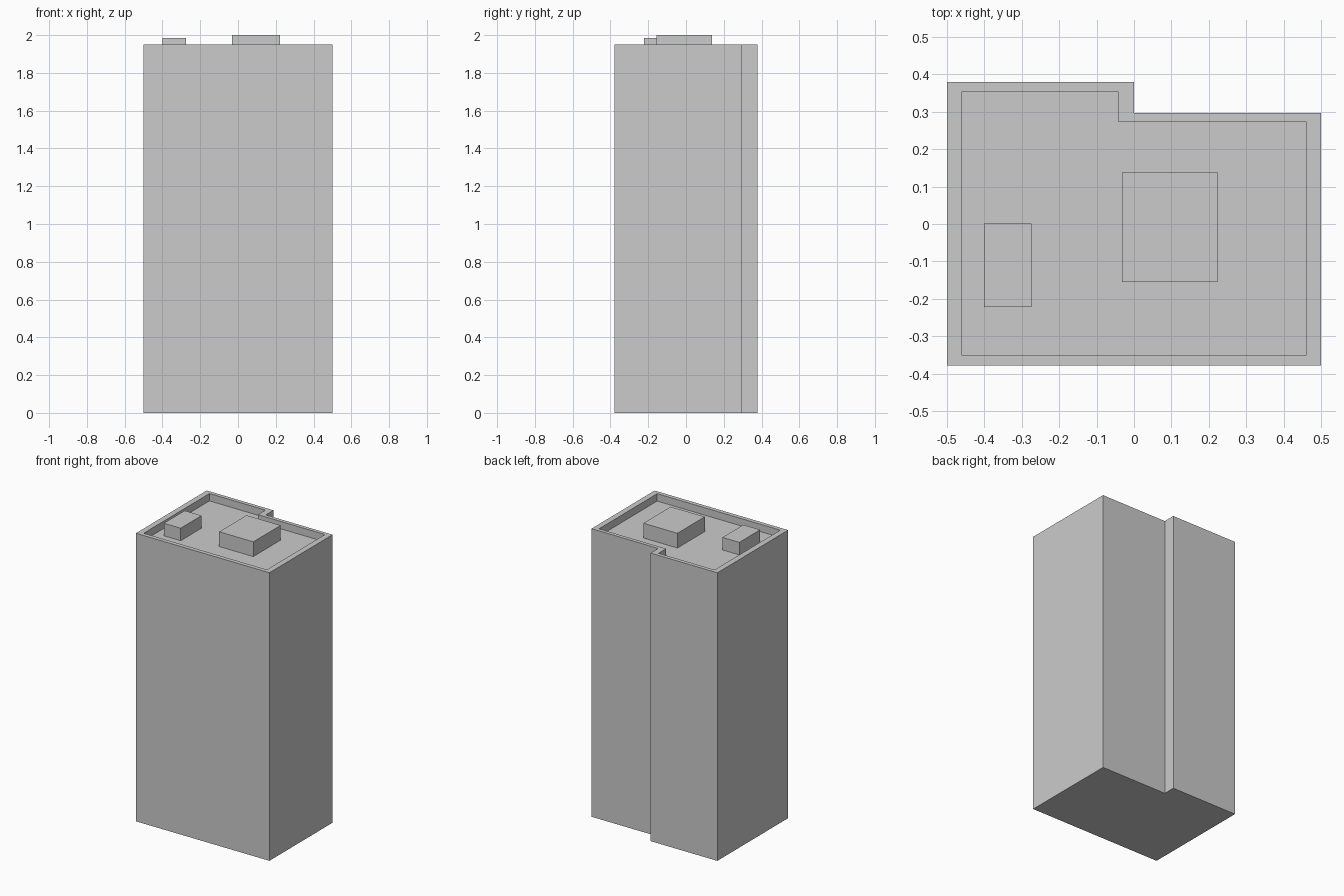
import bpy
import bmesh

if "Cube" in bpy.data.objects:
    bpy.data.objects.remove(bpy.data.objects["Cube"])

WALL_TOP, ROOF = 1.95, 1.90


def lofted(name, rings):
    """Closed solid skinned through rings of (outline, height), capped at both ends."""
    bm = bmesh.new()
    loops = [[bm.verts.new((x, y, z)) for x, y in outline] for outline, z in rings]
    for a, b in zip(loops, loops[1:]):
        n = len(a)
        for i in range(n):
            j = (i + 1) % n
            bm.faces.new((a[i], a[j], b[j], b[i]))
    bm.faces.new(loops[0][::-1])
    bm.faces.new(loops[-1])
    mesh = bpy.data.meshes.new(name)
    bm.to_mesh(mesh)
    bm.free()
    obj = bpy.data.objects.new(name, mesh)
    bpy.context.collection.objects.link(obj)
    return obj


def stepped(x0, x1, y0, y_right, y_left, x_step):
    """Footprint whose back wall steps forward on the right half."""
    return [(x0, y0), (x1, y0), (x1, y_right),
            (x_step, y_right), (x_step, y_left), (x0, y_left)]


def block(name, x0, x1, y0, y1, z0, z1):
    rect = [(x0, y0), (x1, y0), (x1, y1), (x0, y1)]
    return lofted(name, [(rect, z0), (rect, z1)])


# Tower: outer walls, parapet rim, inner parapet faces, sunken roof
outer = stepped(-0.5, 0.5, -0.378, 0.297, 0.379, 0.0)
inner = stepped(-0.461, 0.461, -0.35, 0.272, 0.353, -0.042)
lofted("tower", [(outer, 0), (outer, WALL_TOP), (inner, WALL_TOP), (inner, ROOF)])

# Rooftop housings
block("large_roof_housing", -0.032, 0.223, -0.155, 0.137, ROOF, 2.0)
block("small_roof_housing", -0.4, -0.274, -0.222, 0.001, ROOF, 1.985)
